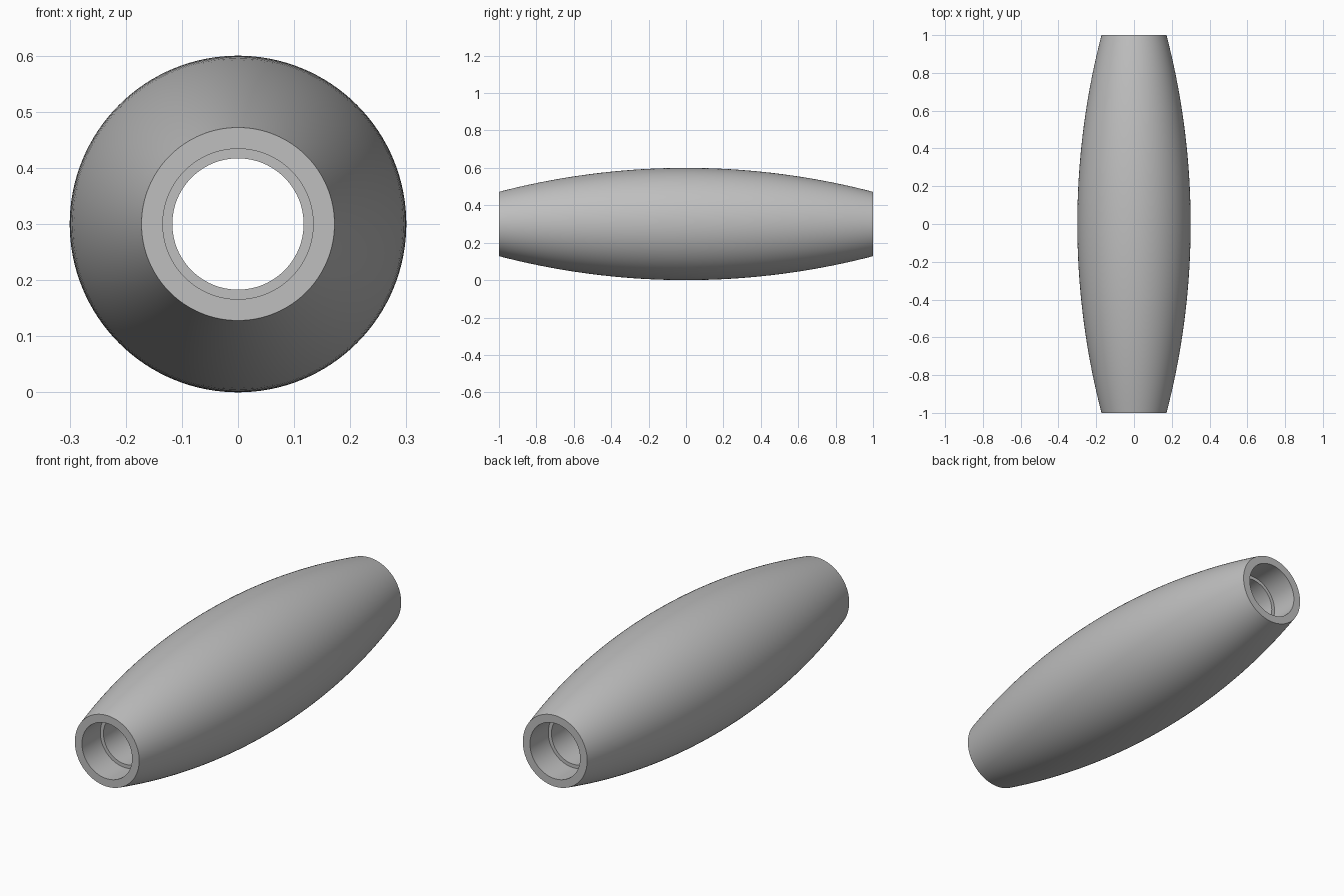
import bpy, bmesh, math
from mathutils import Vector, Matrix

cube = bpy.data.objects.get("Cube")
if cube:
    bpy.data.objects.remove(cube, do_unlink=True)

# Plain grey material
GREY = (0.52, 0.52, 0.52, 1)
grey = bpy.data.materials.new("plain grey")
grey.use_nodes = True
grey.diffuse_color = GREY
grey.node_tree.nodes["Principled BSDF"].inputs["Base Color"].default_value = GREY

MID_R, END_R = 0.30, 0.172      # outside radii
RECESS_R, BORE_R = 0.134, 0.117  # inside radii
RECESS_DEPTH = 0.14
RINGS, SIDES = 40, 128

# Bulging outer arc, then the stepped bore back to the start
sag = MID_R - END_R
arc_r = (1 + sag * sag) / (2 * sag)
profile = []
for i in range(RINGS + 1):
    y = -1 + 2 * i / RINGS
    profile.append((MID_R - arc_r + math.sqrt(arc_r ** 2 - y * y), y))
step = 1 - RECESS_DEPTH
profile += [(RECESS_R, 1), (RECESS_R, step), (BORE_R, step),
            (BORE_R, -step), (RECESS_R, -step), (RECESS_R, -1)]

# Turn the closed profile about the long axis
bm = bmesh.new()
verts = [bm.verts.new((r, y, 0)) for r, y in profile]
edges = [bm.edges.new((v, verts[(i + 1) % len(verts)])) for i, v in enumerate(verts)]
bmesh.ops.spin(bm, geom=verts + edges, cent=Vector(), axis=Vector((0, 1, 0)),
               angle=math.tau, steps=SIDES, use_merge=False)
bmesh.ops.remove_doubles(bm, verts=bm.verts, dist=0.0001)
bmesh.ops.recalc_face_normals(bm, faces=bm.faces)
bmesh.ops.transform(bm, matrix=Matrix.Translation((0, 0, MID_R)), verts=bm.verts)

mesh = bpy.data.meshes.new("barrel_handle")
bm.to_mesh(mesh)
bm.free()
mesh.materials.append(grey)
handle = bpy.data.objects.new("barrel_handle", mesh)
bpy.context.collection.objects.link(handle)

# Smooth sides with crisp rims and steps
bpy.ops.object.select_all(action="DESELECT")
handle.select_set(True)
bpy.context.view_layer.objects.active = handle
bpy.ops.object.shade_smooth_by_angle(angle=math.radians(30))
